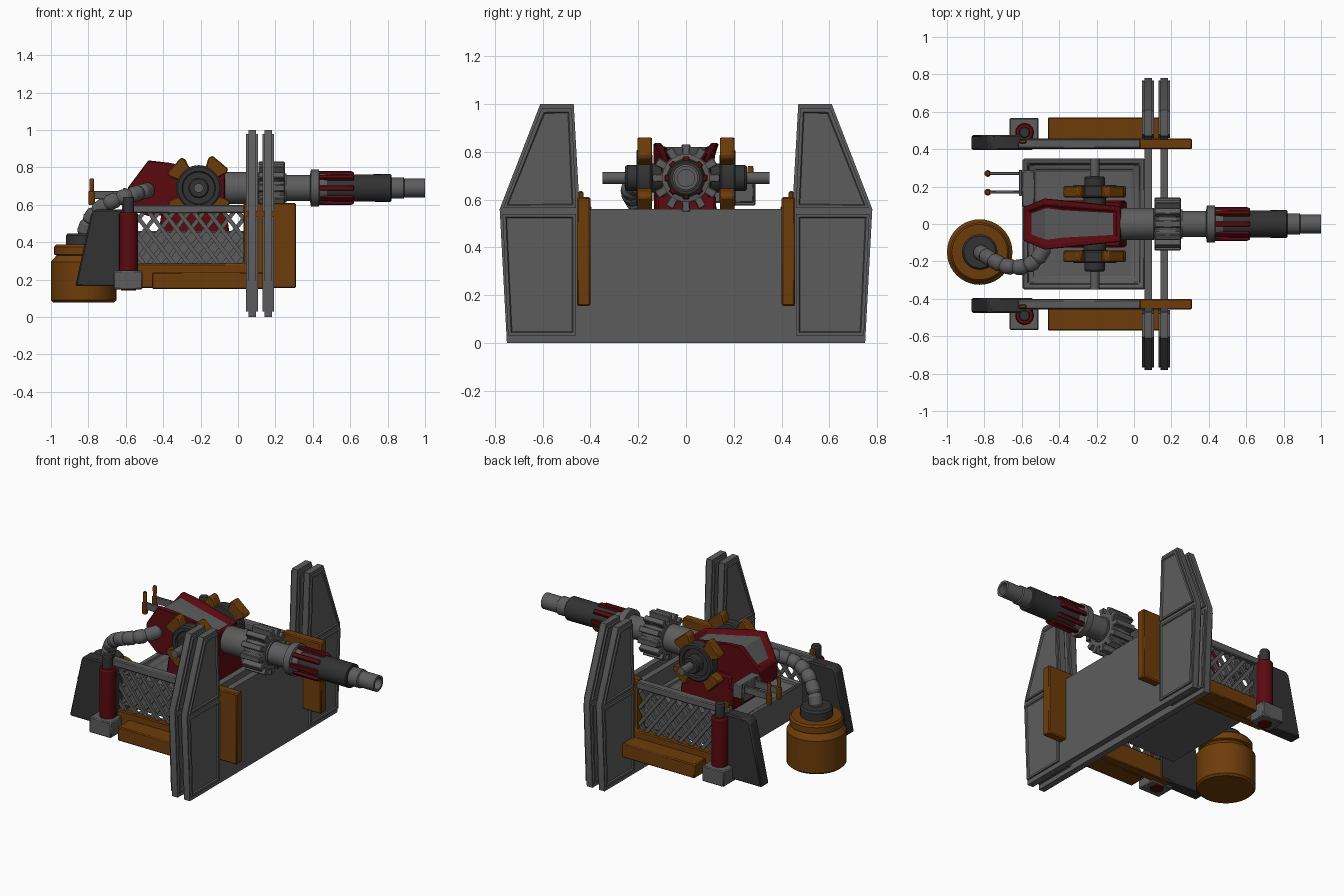
import bpy, bmesh, math
from mathutils import Vector, Matrix

if "Cube" in bpy.data.objects:
    bpy.data.objects.remove(bpy.data.objects["Cube"])


def mat(name, c):
    m = bpy.data.materials.new(name)
    m.diffuse_color = (*c, 1)
    m.use_nodes = True
    m.node_tree.nodes["Principled BSDF"].inputs["Base Color"].default_value = m.diffuse_color
    return m


GREY = mat("steel_grey", (0.108, 0.108, 0.108))
DARK = mat("dark_iron", (0.032, 0.032, 0.032))
RED = mat("deep_red", (0.105, 0.003, 0.005))
ORANGE = mat("burnt_orange", (0.155, 0.046, 0.003))


def finish(name, bm, *mats, bevel=0):
    bmesh.ops.recalc_face_normals(bm, faces=bm.faces)
    me = bpy.data.meshes.new(name)
    bm.to_mesh(me)
    bm.free()
    ob = bpy.data.objects.new(name, me)
    bpy.context.collection.objects.link(ob)
    for m in mats:
        me.materials.append(m)
    if bevel:
        b = ob.modifiers.new("bevel", "BEVEL")
        b.width, b.segments, b.limit_method = bevel, 1, "ANGLE"
    return ob


def place(axis, p, d):
    """2D outline point p at depth d along the axis"""
    u, v = p
    return {"x": (d, u, v), "y": (u, d, v), "z": (u, v, d)}[axis]


def prism_bm(pts, axis, lo, hi, bm=None):
    bm = bm or bmesh.new()
    a = [bm.verts.new(place(axis, p, lo)) for p in pts]
    b = [bm.verts.new(place(axis, p, hi)) for p in pts]
    n = len(pts)
    bm.faces.new(a)
    bm.faces.new(b)
    for i in range(n):
        bm.faces.new((a[i], a[(i + 1) % n], b[(i + 1) % n], b[i]))
    bmesh.ops.recalc_face_normals(bm, faces=bm.faces)
    return bm


def prism(name, pts, axis, lo, hi, m, bevel=0):
    return finish(name, prism_bm(pts, axis, lo, hi), m, bevel=bevel)


def box(name, x0, x1, y0, y1, z0, z1, m, bevel=0.006):
    return prism(name, [(x0, y0), (x1, y0), (x1, y1), (x0, y1)], "z", z0, z1, m, bevel)


def lathe(name, prof, axis, loc, m, n=32):
    """prof: (distance along axis, radius); closed with flat caps"""
    bm = bmesh.new()
    rings = []
    for d, r in prof:
        rings.append([bm.verts.new(Vector(place(axis, (r * math.cos(2 * math.pi * k / n),
                      r * math.sin(2 * math.pi * k / n)), d)) + Vector(loc)) for k in range(n)])
    for a, b in zip(rings, rings[1:]):
        for k in range(n):
            bm.faces.new((a[k], a[(k + 1) % n], b[(k + 1) % n], b[k]))
    bm.faces.new(rings[0])
    bm.faces.new(rings[-1])
    return finish(name, bm, m)


# --- two shield walls with framed wing panels on both faces
half = [(0.75, 0), (0.78, 0.56), (0.61, 1.0), (0.47, 1.0), (0.448, 0.61), (0.40, 0.56)]
wall = half + [(-y, z) for y, z in reversed(half)]
lower = [(0.46, 0.03), (0.745, 0.03), (0.768, 0.54), (0.46, 0.54)]
upper = [(0.46, 0.565), (0.765, 0.565), (0.605, 0.98), (0.478, 0.98)]
for n, x in (("rear", 0.055), ("front", 0.142)):
    prism(n + "_shield_wall", wall, "x", x, x + 0.04, GREY)
    for s in (1, -1):
        for pn, pts in (("lower", lower), ("upper", upper)):
            for d, (a, b) in ((-1, (x - 0.011, x + 0.001)), (1, (x + 0.039, x + 0.051))):
                bm = prism_bm([(s * y, z) for y, z in pts], "x", a, b)
                f = [f for f in bm.faces if f.normal.x * d > 0.9]
                bmesh.ops.inset_region(bm, faces=f, thickness=0.018)
                bmesh.ops.inset_region(bm, faces=f, thickness=0.006, depth=-0.008)
                finish(f"{n}_{pn}_wing_panel", bm, GREY)

# --- central base tray
bm = prism_bm([(-0.595, -0.35), (0.06, -0.35), (0.06, 0.35), (-0.595, 0.35)], "z", 0.26, 0.46)
top = [f for f in bm.faces if f.normal.z > 0.9]
for t, d in ((0.035, 0), (0.012, -0.03), (0.025, 0), (0.02, -0.02)):
    bmesh.ops.inset_region(bm, faces=top, thickness=t, depth=d)
finish("base_tray", bm, GREY, bevel=0.008)

# --- side assemblies, mirrored left and right
for s in (1, -1):
    def sbox(name, x0, x1, y0, y1, z0, z1, m, bevel=0.006):
        y0, y1 = sorted((s * y0, s * y1))
        return box(name, x0, x1, y0, y1, z0, z1, m, bevel)

    def sprism(name, pts, y0, y1, m, bevel=0.006):
        return prism(name, pts, "y", s * y0, s * y1, m, bevel)

    # orange L-shaped frame and lower side beam
    sprism("side_frame", [(-0.62, 0.155), (0.31, 0.155), (0.31, 0.61), (0.03, 0.61),
                          (0.03, 0.285), (-0.62, 0.285)], 0.40, 0.457, ORANGE)
    sbox("side_beam", -0.46, 0.17, 0.45, 0.57, 0.15, 0.24, ORANGE)
    # lattice fence with rail
    sbox("fence_rail", -0.62, 0.035, 0.405, 0.455, 0.555, 0.60, GREY)
    x0, x1, z0, z1, run = -0.56, 0.03, 0.28, 0.565, 0.22
    bm = bmesh.new()
    for side, yo in ((1, 0.422), (-1, 0.434)):
        for i in range(-3, 9):
            xs = x0 + i * 0.08
            xa, xb = max(xs, x0), min(xs + run, x1)
            if xb - xa < 0.02:
                continue
            g = (z1 - z0) / run
            za, zb = z0 + (xa - xs) * g, z0 + (xb - xs) * g
            if side < 0:
                za, zb = z0 + z1 - za, z0 + z1 - zb
            w = 0.011
            v = Vector((xb - xa, zb - za)).normalized()
            nx, nz = -v.y * w, v.x * w
            prism_bm([(xa + nx, za + nz), (xb + nx, zb + nz), (xb - nx, zb - nz), (xa - nx, za - nz)],
                     "y", s * (yo - 0.008), s * (yo + 0.008), bm)
    finish("fence_lattice", bm, GREY)
    # slanted tail plate
    sprism("tail_plate", [(-0.87, 0.165), (-0.54, 0.165), (-0.54, 0.555), (-0.62, 0.575), (-0.765, 0.575),
                          (-0.785, 0.555)], 0.395, 0.475, DARK, 0.008)
    # red canister in a foot block
    sbox("canister_foot", -0.665, -0.51, 0.44, 0.567, 0.148, 0.248, GREY)
    lathe("canister", [(0.142, 0.04), (0.24, 0.05), (0.55, 0.05), (0.56, 0.044)], "z", (-0.585, s * 0.49, 0), RED, 24)
    lathe("canister_cap", [(0.56, 0.03), (0.635, 0.03), (0.643, 0.025)], "z", (-0.585, s * 0.49, 0), DARK, 24)
    sbox("fence_clip", -0.615, -0.575, 0.43, 0.452, 0.56, 0.635, ORANGE)
    # pivot wheel with four claw blocks, stepped hub and axle
    c = (-0.21, 0, 0.69)
    lathe("pivot_drum", [(s * d, r) for d, r in ((0.08, 0.06), (0.14, 0.06), (0.142, 0.115), (0.15, 0.122), (0.2, 0.122),
                                                 (0.208, 0.112), (0.208, 0.09), (0.198, 0.085))], "y", c, DARK)
    lathe("pivot_hub", [(s * 0.19, 0.055), (s * 0.245, 0.055), (s * 0.255, 0.048)], "y", c, DARK, 24)
    lathe("pivot_axle", [(s * 0.2, 0.025), (s * 0.35, 0.025)], "y", c, GREY, 20)
    for a in (50, 137, 225, 317):
        pts = []
        for r, da in ((0.1, -22), (0.17, -22), (0.188, -17), (0.188, 17), (0.17, 22), (0.1, 22)):
            t = math.radians(a + da)
            pts.append((c[0] + r * math.cos(t), c[2] + r * math.sin(t)))
        sprism("pivot_claw", pts, 0.142, 0.203, ORANGE)

# --- turret body: tapered in plan, recessed grey roof inside a red rim
prof = [(-0.59, 0.58), (-0.59, 0.69), (-0.48, 0.835), (-0.37, 0.825), (-0.07, 0.765), (-0.07, 0.56), (-0.48, 0.54)]
bm = prism_bm(prof, "y", -1, 1)
for v in bm.verts:
    x = v.co.x
    v.co.y *= 0.09 if x < -0.55 else 0.138 + (x + 0.48) * -0.105
bm.normal_update()
roof = [f for f in bm.faces if f.normal.z > 0.3]
bmesh.ops.inset_region(bm, faces=roof, thickness=0.03)
bmesh.ops.inset_region(bm, faces=roof, thickness=0.018, depth=-0.022)
bmesh.ops.inset_region(bm, faces=roof, thickness=0.006)
for f in roof:
    f.material_index = 1
finish("turret_body", bm, RED, GREY, bevel=0.004)
ped = [(-0.43, 0.41), (-0.04, 0.41), (-0.07, 0.62), (-0.40, 0.62)]
prism("turret_pedestal", ped, "y", -0.125, 0.125, RED, 0.01)

# --- barrel along +x
B = (0, 0, 0.69)
lathe("barrel_breech", [(-0.075, 0.078), (-0.06, 0.085), (0.105, 0.085), (0.115, 0.078), (0.26, 0.078), (0.26, 0.07),
                        (0.39, 0.07)], "x", B, GREY)
lathe("barrel_flange", [(0.385, 0.07), (0.39, 0.1), (0.432, 0.1), (0.437, 0.08), (0.475, 0.076)], "x", B, GREY)
lathe("barrel_sleeve", [(0.46, 0.072), (0.815, 0.074), (0.82, 0.068)], "x", B, DARK)
lathe("barrel_muzzle", [(0.8, 0.057), (0.885, 0.057), (0.89, 0.05), (1.0, 0.05), (1.0, 0.036), (0.93, 0.036)], "x", B, GREY)
T = 12
gear = []
for k in range(T):
    for r, da in ((0.104, -0.3), (0.142, -0.25), (0.142, 0.25), (0.104, 0.3)):
        t = 2 * math.pi * (k + da) / T
        gear.append((r * math.sin(t), 0.69 + r * math.cos(t)))
prism("barrel_gear", gear, "x", 0.11, 0.25, GREY, 0.004)
for k in range(8):
    ob = prism("barrel_fin", [(0.43, 0.05), (0.62, 0.05), (0.62, 0.084), (0.605, 0.09), (0.43, 0.09)],
               "y", -0.014, 0.014, RED, 0.004)
    ob.matrix_world = Matrix.Translation(B) @ Matrix.Rotation(k * math.pi / 4, 4, "X")

# --- fuel tank and cap
tank = (-0.825, -0.15, 0)
lathe("tank", [(0.078, 0.162), (0.09, 0.175), (0.295, 0.175), (0.305, 0.168), (0.33, 0.145), (0.335, 0.158),
               (0.375, 0.158), (0.387, 0.148)], "z", tank, ORANGE, 40)
lathe("tank_cap", [(0.38, 0.095), (0.435, 0.095), (0.448, 0.085)], "z", tank, DARK)

# --- segmented hose from tank to turret
path = [(-0.825, -0.15, 0.44), (-0.80, -0.165, 0.51), (-0.76, -0.19, 0.565), (-0.705, -0.22, 0.605),
        (-0.64, -0.233, 0.632), (-0.575, -0.228, 0.652), (-0.52, -0.195, 0.668), (-0.475, -0.12, 0.68)]
for p, q in zip(path, path[1:]):
    p, q = Vector(p), Vector(q)
    L = (q - p).length
    ob = lathe("hose_segment", [(-0.01, 0.027), (0.014, 0.042), (L - 0.014, 0.042), (L + 0.01, 0.027)],
               "z", (0, 0, 0), GREY, 16)
    ob.matrix_world = Matrix.Translation(p) @ (q - p).to_track_quat("Z", "Y").to_matrix().to_4x4()

# --- control levers behind the turret
box("control_box", -0.60, -0.53, 0.09, 0.285, 0.585, 0.675, GREY)
box("control_plate", -0.615, -0.598, 0.15, 0.29, 0.575, 0.69, GREY, 0.004)
for y in (0.17, 0.27):
    box("lever_arm", -0.785, -0.60, y - 0.008, y + 0.008, 0.63, 0.675, GREY, 0.003)
    lathe("lever_grip", [(0.60, 0.014), (0.61, 0.018), (0.67, 0.018), (0.675, 0.011), (0.73, 0.013), (0.74, 0.01)],
          "z", (-0.782, y, 0), ORANGE, 16)

for ob in bpy.data.objects:
    ob.select_set(True)
    bpy.context.view_layer.objects.active = ob
bpy.ops.object.shade_smooth_by_angle(angle=math.radians(28))
